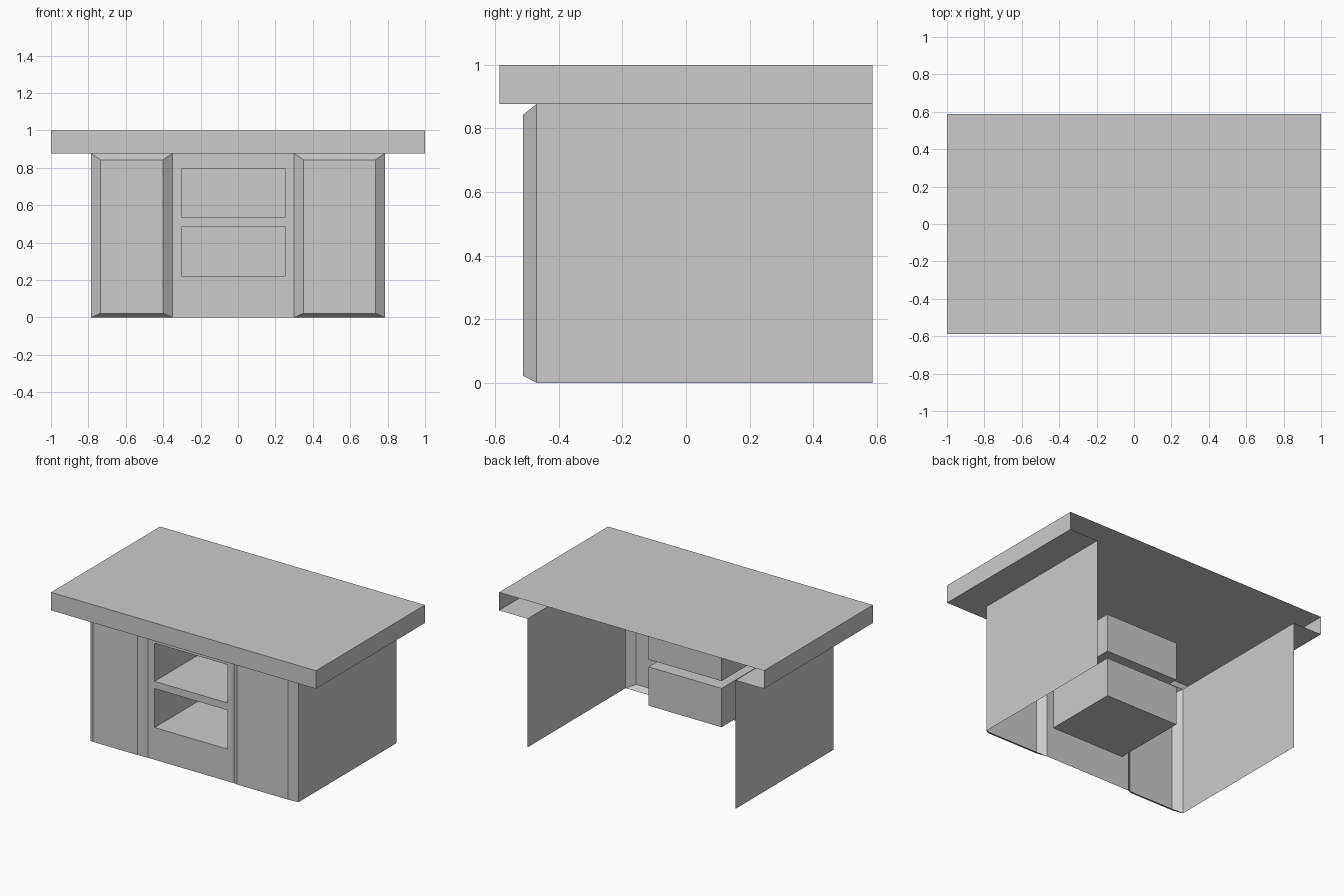
import bpy

cube = bpy.data.objects.get("Cube")
if cube:
    bpy.data.objects.remove(cube, do_unlink=True)

grey = bpy.data.materials.new("plain_grey")
grey.use_nodes = True
GREY = (0.6, 0.6, 0.6, 1)
grey.diffuse_color = GREY
grey.node_tree.nodes["Principled BSDF"].inputs["Base Color"].default_value = GREY

# Main dimensions
HALF_X, HALF_Y, TOP = 1.0, 0.587, 1.0
BODY_X, BODY_Y, BODY_TOP = 0.785, -0.47, 0.877
OPEN_X = (-0.30, 0.25)
OPENINGS = {"lower": (0.22, 0.485), "upper": (0.535, 0.795)}
INNER_X = (-0.35, 0.30)


def make(name, verts, faces):
    mesh = bpy.data.meshes.new(name)
    mesh.from_pydata(verts, [], faces)
    mesh.materials.append(grey)
    obj = bpy.data.objects.new(name, mesh)
    bpy.context.collection.objects.link(obj)
    return obj


def rect_xz(x0, x1, z0, z1, y):
    """Front-facing rectangle, counter-clockwise from lower left."""
    return [(x0, y, z0), (x1, y, z0), (x1, y, z1), (x0, y, z1)]


def rect_xy(x0, x1, y0, y1, z):
    return [(x0, y0, z), (x1, y0, z), (x1, y1, z), (x0, y1, z)]


def bridge(outer, inner, cap=True):
    """Join two loops of four points and close the second one."""
    faces = [(i, (i + 1) % 4, 4 + (i + 1) % 4, 4 + i) for i in range(4)]
    if cap:
        faces.append((4, 5, 6, 7))
    return outer + inner, faces


# Countertop: hollow slab, open at the back, with an underside lip
lower = rect_xy(-HALF_X, HALF_X, -HALF_Y, HALF_Y, BODY_TOP)
upper = rect_xy(-HALF_X, HALF_X, -HALF_Y, HALF_Y, TOP)
verts, faces = bridge(lower, upper)
faces.pop(2)
make("countertop", verts, faces)

lip = lower + rect_xy(-BODY_X, BODY_X, BODY_Y, HALF_Y, BODY_TOP)
make("countertop_underside", lip, [(0, 4, 5, 1), (1, 5, 6, 2), (3, 7, 4, 0)])

# Side walls
for name, sign in (("left", 1), ("right", -1)):
    x = sign * BODY_X
    wall = [(x, BODY_Y, 0), (x, HALF_Y, 0), (x, HALF_Y, BODY_TOP), (x, BODY_Y, BODY_TOP)]
    make(name + "_side_wall", wall[::sign], [(0, 1, 2, 3)])

# Raised front panels with sloped edges
for name, x0, x1 in (("right", -BODY_X, INNER_X[0]), ("left", INNER_X[1], BODY_X)):
    base = rect_xz(x0, x1, 0, BODY_TOP, BODY_Y)
    raised = rect_xz(x0 + 0.05, x1 - 0.05, 0.022, 0.843, -0.513)
    make(name + "_front_panel", *bridge(base, raised))

# Centre front wall: a grid of cells that skips the two openings
xs = [INNER_X[0], *OPEN_X, INNER_X[1]]
zs = [0, *OPENINGS["lower"], *OPENINGS["upper"], BODY_TOP]
verts = [(x, BODY_Y, z) for z in zs for x in xs]
faces = []
for row in range(len(zs) - 1):
    for col in range(len(xs) - 1):
        if col == 1 and row in (1, 3):
            continue
        a = row * len(xs) + col
        faces.append((a, a + 1, a + 1 + len(xs), a + len(xs)))
make("front_wall", verts, faces)

# Shelf compartments reaching back from the openings
for name, (z0, z1) in OPENINGS.items():
    mouth = rect_xz(*OPEN_X, z0, z1, BODY_Y)
    back = rect_xz(*OPEN_X, z0, z1, 0.045)
    make(name + "_compartment", *bridge(mouth, back))
